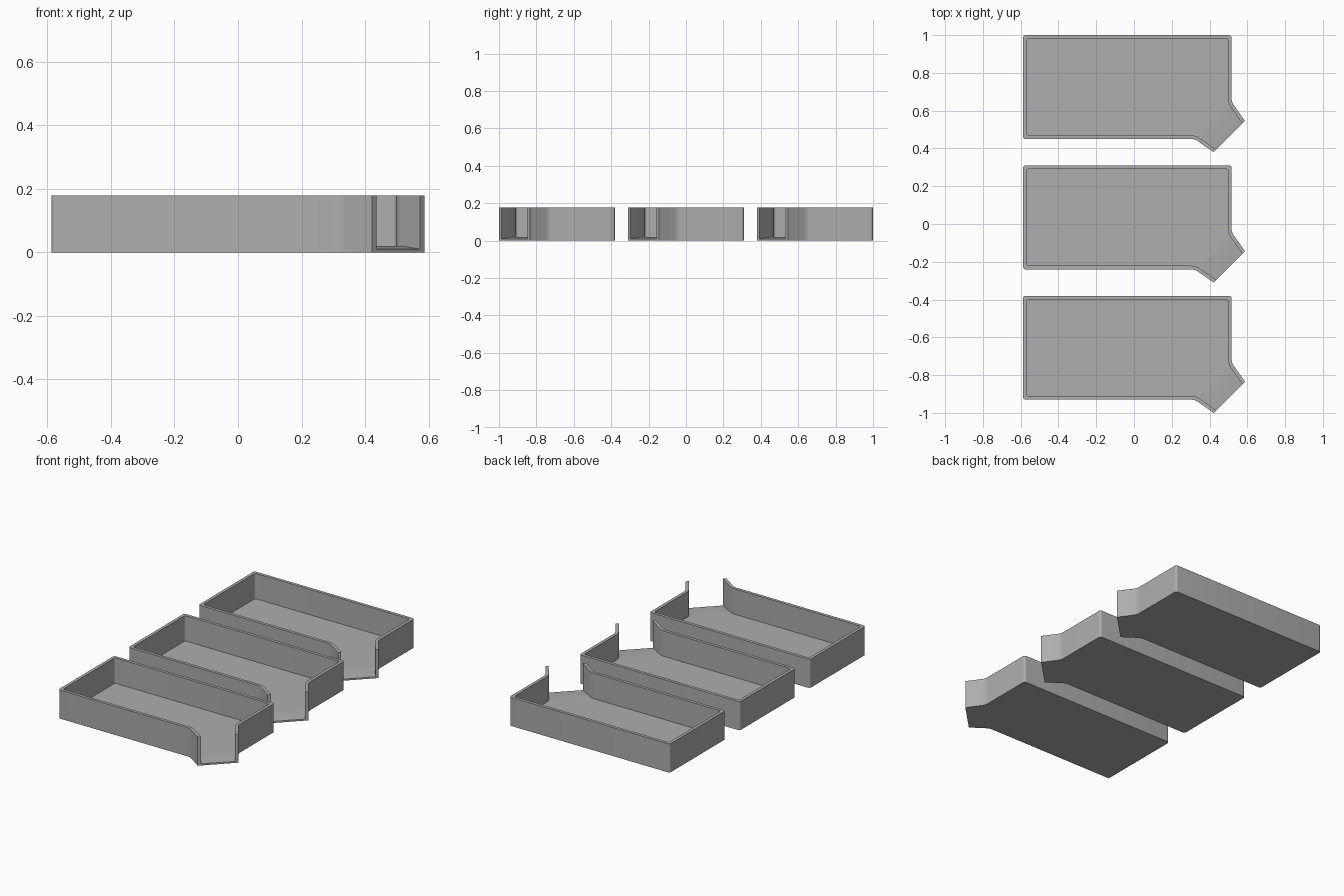
import bpy, bmesh, math
from mathutils import Vector

if "Cube" in bpy.data.objects:
    bpy.data.objects.remove(bpy.data.objects["Cube"])

HEIGHT, WALL, FLOOR, LIP = 0.178, 0.019, 0.02, 0.01
SEGS = 6
PITCH = 0.69

# Tray outline, clockwise from one spout tip to the other
CORNERS = [Vector(p) for p in [(0.422, -0.31), (0.322, -0.24), (-0.5875, -0.24),
           (-0.5875, 0.31), (0.517, 0.31), (0.517, -0.045), (0.5875, -0.1445)]]


def offset(points, widths):
    """Move every edge inward by its own width and meet neighbours again."""
    n = len(points)
    lines = []
    for i in range(n):
        d = (points[(i + 1) % n] - points[i]).normalized()
        lines.append((points[i] + Vector((d.y, -d.x)) * widths[i], d))
    result = []
    for i in range(n):
        (p, d), (q, e) = lines[i - 1], lines[i]
        t = (q - p).cross(e) / d.cross(e)
        result.append(p + d * t)
    return result


def round_corners(points, radii):
    """Keep the two ends and turn each corner between them into an arc."""
    path = [points[0]]
    for i in range(1, len(points) - 1):
        p, r = points[i], radii[i - 1]
        a = (points[i - 1] - p).normalized()
        b = (points[i + 1] - p).normalized()
        half = a.angle(b) / 2
        centre = p + (a + b).normalized() * r / math.sin(half)
        start = p + a * r / math.tan(half) - centre
        end = p + b * r / math.tan(half) - centre
        total = start.angle_signed(end)
        for k in range(SEGS + 1):
            ang = -total * k / SEGS
            c, s = math.cos(ang), math.sin(ang)
            path.append(centre + Vector((start.x * c - start.y * s,
                                         start.x * s + start.y * c)))
    path.append(points[-1])
    return path


outer = round_corners(CORNERS, [0.06, 0.014, 0.014, 0.014, 0.06])
inner = round_corners(offset(CORNERS, [WALL] * 6 + [0]),
                      [0.06 + WALL, 0.012, 0.012, 0.012, 0.06 + WALL])

grey = bpy.data.materials.new("plain grey")
grey.diffuse_color = (0.42, 0.42, 0.42, 1)
grey.use_nodes = True
grey.node_tree.nodes["Principled BSDF"].inputs["Base Color"].default_value = grey.diffuse_color


def make_tray(name, y):
    bm = bmesh.new()
    last = len(outer) - 1

    def ring(path, heights):
        return [bm.verts.new((p.x, p.y, z)) for p, z in zip(path, heights)]

    n = len(outer)
    base = ring(outer, [0] * n)
    rim_out = ring(outer, [HEIGHT] * n)
    rim_in = ring(inner, [HEIGHT] * n)
    # inner floor edge drops to a thin lip at the spout
    foot = ring(inner, [LIP] + [FLOOR] * (n - 2) + [LIP])
    # outer wall, rim and inner wall
    for low, high in ((base, rim_out), (rim_out, rim_in), (rim_in, foot)):
        for i in range(last):
            bm.faces.new((low[i], low[i + 1], high[i + 1], high[i]))
    # underside, floor and sloping spout
    bm.faces.new(base)
    bm.faces.new(foot[1:-1])
    bm.faces.new((foot[0], foot[1], foot[-2], foot[-1]))
    # open end: both wall ends and the lip in one face
    bm.faces.new((base[0], rim_out[0], rim_in[0], foot[0],
                  foot[-1], rim_in[-1], rim_out[-1], base[-1]))
    bmesh.ops.recalc_face_normals(bm, faces=bm.faces)
    mesh = bpy.data.meshes.new(name)
    bm.to_mesh(mesh)
    bm.free()
    mesh.materials.append(grey)
    tray = bpy.data.objects.new(name, mesh)
    tray.location.y = y
    bpy.context.collection.objects.link(tray)
    bpy.ops.object.select_all(action='DESELECT')
    tray.select_set(True)
    bpy.context.view_layer.objects.active = tray
    bpy.ops.object.shade_smooth_by_angle(angle=math.radians(25))


# Row of three identical pouring trays
for label, k in (("front_tray", -1), ("middle_tray", 0), ("back_tray", 1)):
    make_tray(label, k * PITCH)
